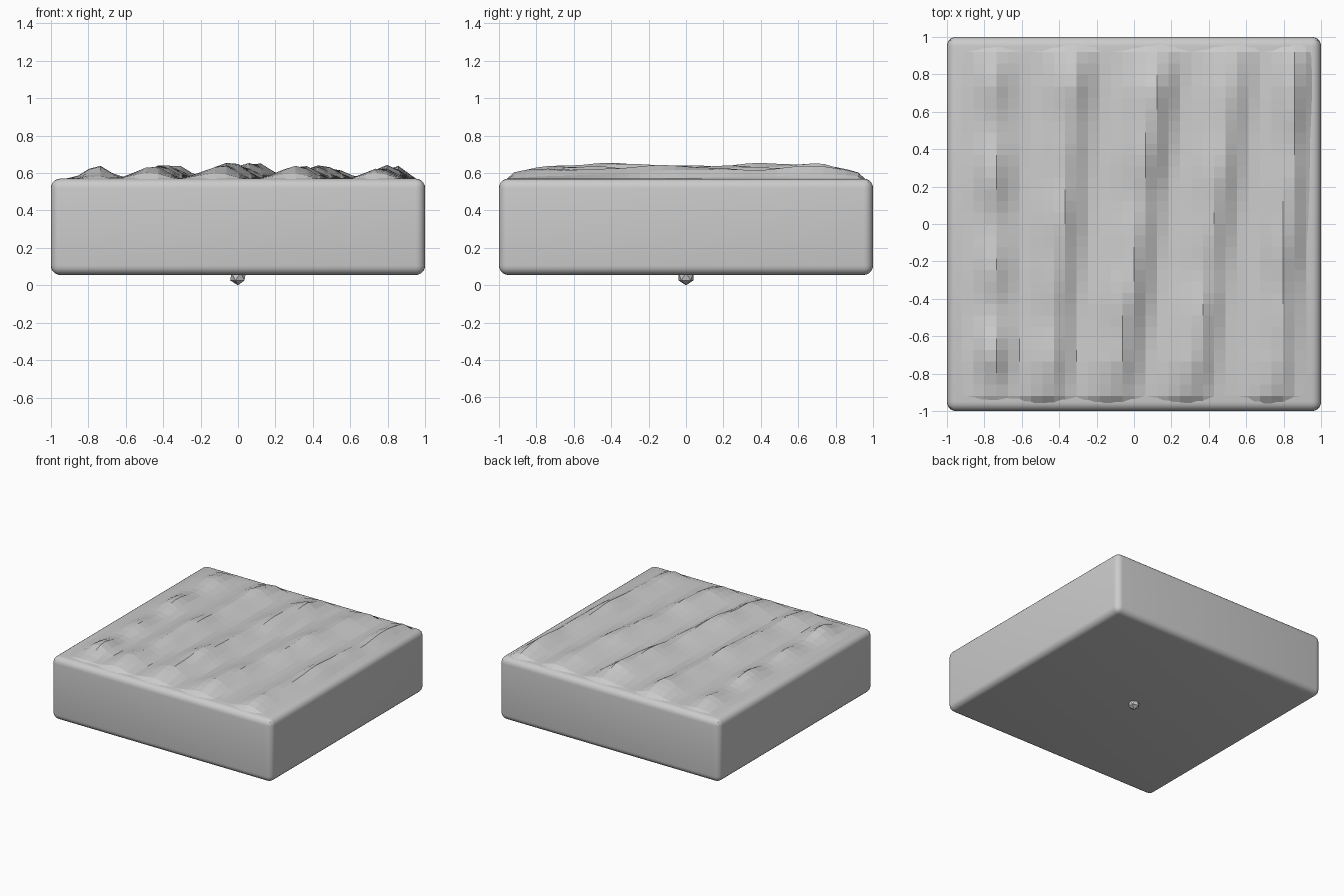
import bpy, bmesh, math
from mathutils import Vector

if "Cube" in bpy.data.objects:
    bpy.data.objects.remove(bpy.data.objects["Cube"])

sand = bpy.data.materials.new("pale_grey")
sand.diffuse_color = (0.6, 0.6, 0.6, 1)
sand.use_nodes = True
sand.node_tree.nodes["Principled BSDF"].inputs["Base Color"].default_value = sand.diffuse_color


def add_object(name, bm):
    mesh = bpy.data.meshes.new(name)
    bm.to_mesh(mesh)
    bm.free()
    mesh.materials.append(sand)
    obj = bpy.data.objects.new(name, mesh)
    bpy.context.collection.objects.link(obj)
    return obj


# Rounded slab
bm = bmesh.new()
bmesh.ops.create_cube(bm, size=1)
bmesh.ops.scale(bm, vec=Vector((2, 2, 0.515)), verts=bm.verts)
bmesh.ops.translate(bm, vec=Vector((0, 0, 0.3125)), verts=bm.verts)
bmesh.ops.bevel(bm, geom=bm.edges[:], offset=0.05, segments=5,
                profile=0.5, affect='EDGES')
slab = add_object("sand_slab", bm)
bpy.context.view_layer.objects.active = slab
slab.select_set(True)
bpy.ops.object.shade_smooth_by_angle(angle=math.radians(35))

# Wind ripples: crest at y=0, drift with y, windward width, lee width, height
ripples = [(-0.74, 0.00, 0.16, 0.11, 0.065),
           (-0.38, 0.08, 0.22, 0.12, 0.075),
           (0.03, 0.13, 0.26, 0.12, 0.085),
           (0.43, 0.13, 0.24, 0.12, 0.070),
           (0.82, 0.07, 0.18, 0.11, 0.070)]


def ripple_height(x, y):
    h = 0
    for i, (crest, drift, windward, lee, height) in enumerate(ripples):
        d = x - crest - drift * y
        t = 1 + d / windward if d < 0 else 1 - d / lee
        if t <= 0:
            continue
        t = t * t * (3 - 2 * t) if d < 0 else t
        lumps = 0.85 + 0.13 * math.sin(7 * y + 2.1 * i) + 0.05 * math.sin(17 * y + i)
        if i == 0:      # leftmost ripple is broken into lumps
            lumps *= 0.75 + 0.3 * math.cos(13 * (y - 0.75))
        h = max(h, t * height * lumps)
    return h


# Faceted rippled surface, fading into the rim
bm = bmesh.new()
bmesh.ops.create_grid(bm, x_segments=32, y_segments=32, size=0.98)
for v in bm.verts:
    x, y = v.co.x, v.co.y
    fade_y = min(1, (0.98 - abs(y)) / 0.25)
    fade_x = min(1, (0.98 - abs(x)) / 0.1)
    fade = math.sqrt(max(0, fade_y)) * max(0, fade_x)
    v.co.z = 0.567 + ripple_height(x, y) * fade + 0.006 * fade
    if fade <= 0.01:
        v.co.z = 0.55
add_object("sand_ripples", bm)

# Small faceted pebble under the slab
bm = bmesh.new()
bmesh.ops.create_icosphere(bm, subdivisions=1, radius=0.047)
bmesh.ops.translate(bm, vec=Vector((0, 0, 0.047)), verts=bm.verts)
add_object("bottom_pebble", bm)
